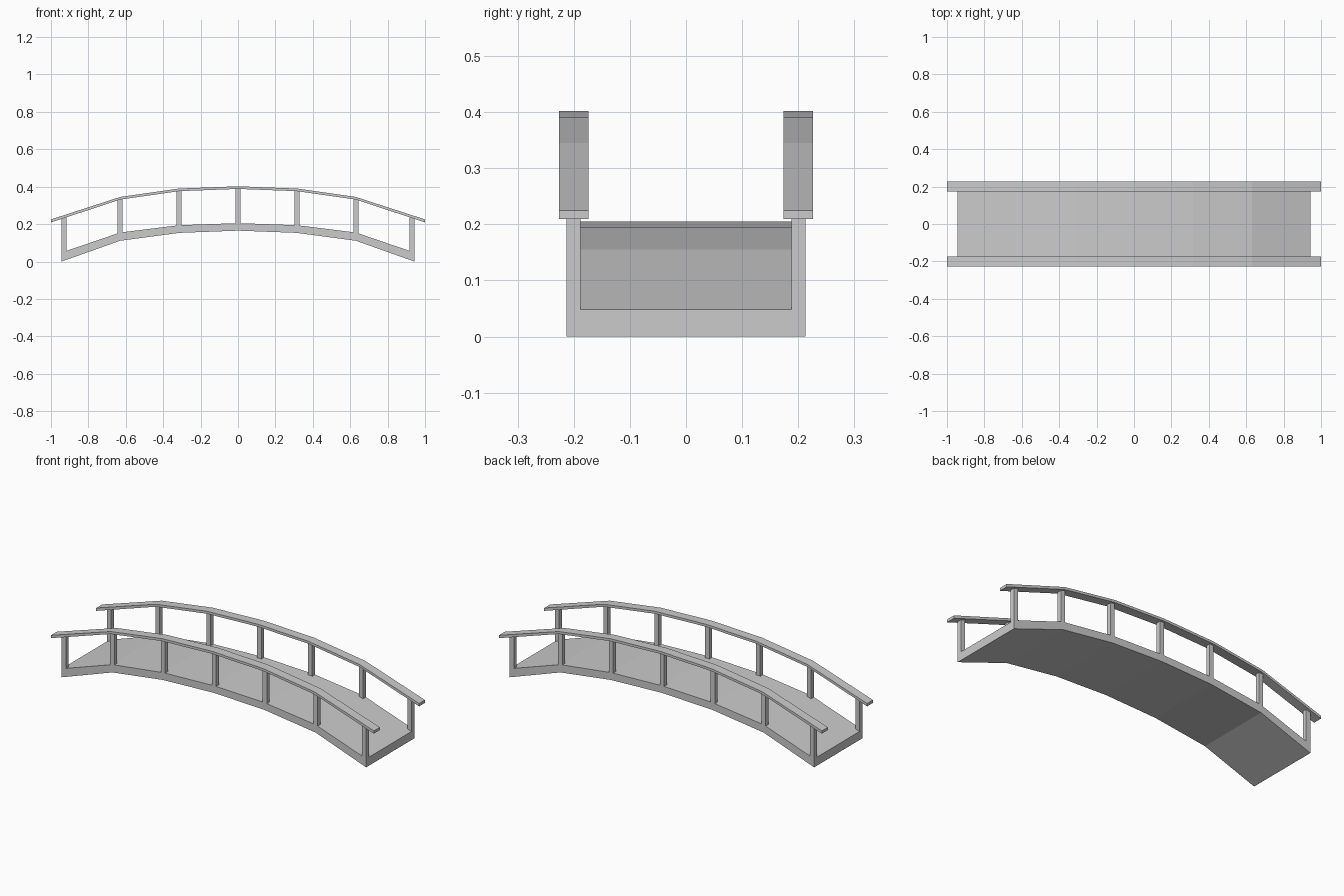
import bpy, bmesh

if "Cube" in bpy.data.objects:
    bpy.data.objects.remove(bpy.data.objects["Cube"])


def arch(half):
    """Mirror a half profile (centre to end) into a full list from -x to +x."""
    return [(-x, z) for x, z in reversed(half[1:])] + half


def extrude_profile(name, outline, y0, y1):
    """Extrude an xz outline along y into a solid with flat faces."""
    bm = bmesh.new()
    n = len(outline)
    top, bottom = outline[:n // 2], outline[n // 2:][::-1]
    rings = []
    for (xt, zt), (xb, zb) in zip(top, bottom):
        rings.append([bm.verts.new(p) for p in
                      ((xt, y0, zt), (xt, y1, zt), (xb, y1, zb), (xb, y0, zb))])
    for a, b in zip(rings, rings[1:]):
        for i in range(4):
            j = (i + 1) % 4
            bm.faces.new((a[i], a[j], b[j], b[i]))
    bm.faces.new(rings[0])
    bm.faces.new(rings[-1][::-1])
    bmesh.ops.recalc_face_normals(bm, faces=bm.faces)
    mesh = bpy.data.meshes.new(name)
    bm.to_mesh(mesh)
    bm.free()
    obj = bpy.data.objects.new(name, mesh)
    bpy.context.collection.objects.link(obj)
    return obj


def height(points, x):
    """Height of a polyline at x, clamped to its ends."""
    x = max(points[0][0], min(points[-1][0], x))
    for (xa, za), (xb, zb) in zip(points, points[1:]):
        if x <= xb:
            return za + (zb - za) * (x - xa) / (xb - xa)


# Arched profiles
deck_top = arch([(0, 0.205), (0.315, 0.194), (0.63, 0.155), (0.943, 0.048)])
deck_bottom = arch([(0, 0.165), (0.315, 0.153), (0.63, 0.111), (0.943, 0.0)])
rail_top = arch([(0, 0.402), (0.315, 0.39), (0.63, 0.345), (1.0, 0.225)])
rail_bottom = arch([(0, 0.388), (0.315, 0.376), (0.63, 0.331), (1.0, 0.209)])

# Deck
extrude_profile("deck", deck_top + deck_bottom[::-1], -0.213, 0.213)

post_x = [-0.93, -0.63, -0.315, 0, 0.315, 0.63, 0.93]
half_w = 0.013
for side, s in (("front", -1), ("back", 1)):
    # Handrail
    extrude_profile(side + "_handrail", rail_top + rail_bottom[::-1],
                    s * 0.174, s * 0.226)
    # Posts, sunk slightly into deck and rail
    for i, x in enumerate(post_x):
        xa, xb = x - half_w, x + half_w
        outline = [(xa, height(rail_bottom, xa) + 0.004),
                   (xb, height(rail_bottom, xb) + 0.004),
                   (xb, height(deck_top, xb) - 0.004),
                   (xa, height(deck_top, xa) - 0.004)]
        extrude_profile(f"{side}_post_{i + 1}", outline, s * 0.188, s * 0.213)
